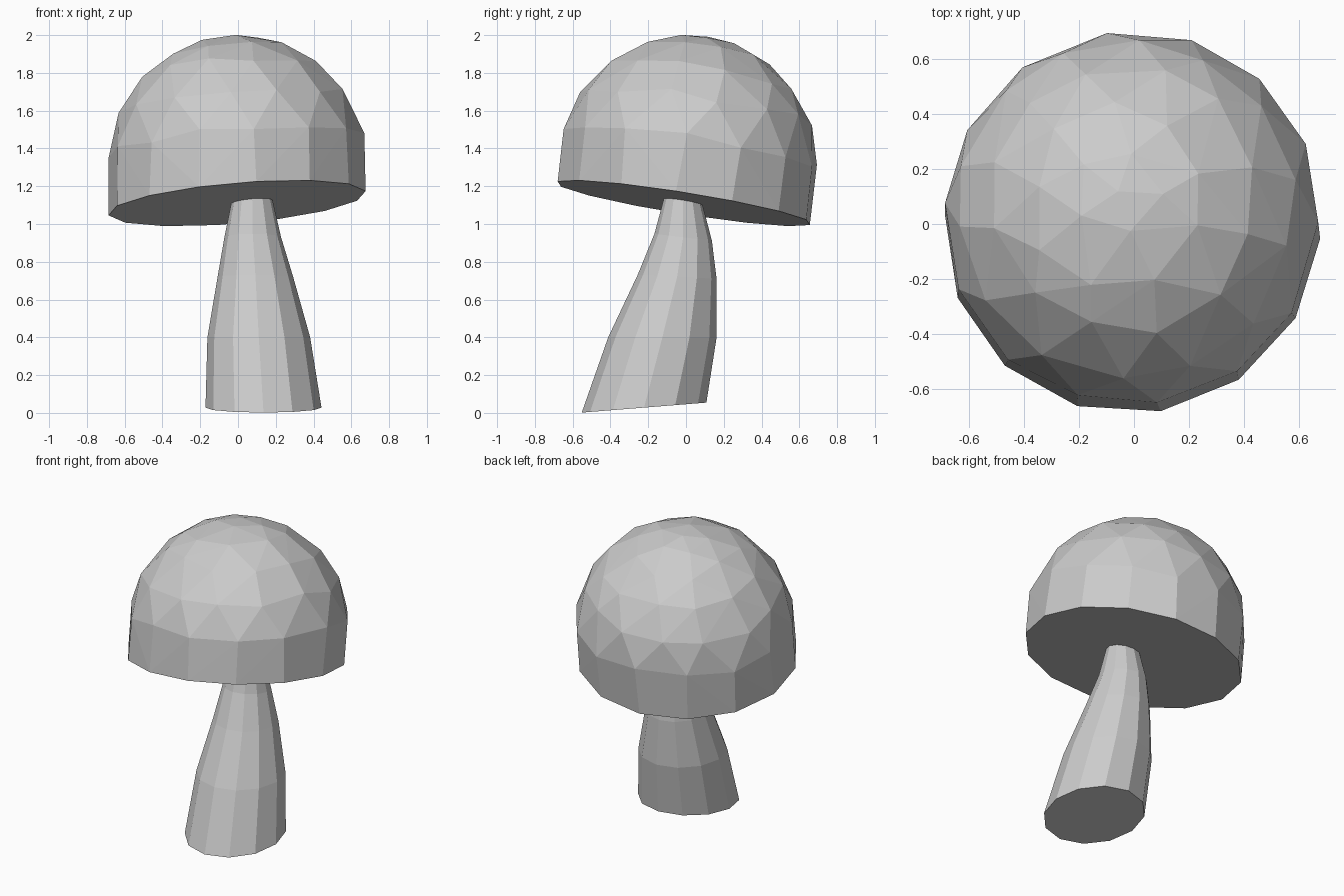
import bpy, bmesh, math, random
from mathutils import Vector

if "Cube" in bpy.data.objects:
    bpy.data.objects.remove(bpy.data.objects["Cube"])

random.seed(4)


def finish(bm, name):
    bmesh.ops.recalc_face_normals(bm, faces=bm.faces)
    mesh = bpy.data.meshes.new(name)
    bm.to_mesh(mesh)
    bm.free()
    obj = bpy.data.objects.new(name, mesh)
    bpy.context.collection.objects.link(obj)
    return obj


# Cap: tilted faceted dome with a short wall and a flat underside
tilt = Vector((0, 0, 1)).rotation_difference(Vector((-0.085, 0.16, 1)))
centre = Vector((0, 0.01, 1.312))
R = 0.69
bm = bmesh.new()

SIDES = 14
for i in range(SIDES):
    a = math.radians(-81) + math.tau * i / SIDES
    rim = Vector((0.685 * math.cos(a), 0.685 * math.sin(a), 0))
    bm.verts.new(Vector((-0.005, -0.012, 1.11)) + tilt @ rim)

# latitude, number of points, turn (in steps), jitter in degrees
for lat, count, turn, jit in ((8, 14, 0, 2), (27, 14, 0.5, 3), (45, 12, 0.2, 3),
                              (62, 9, 0.4, 3), (78, 5, 0.1, 2), (90, 1, 0, 0)):
    for i in range(count):
        a = math.radians(-81 + 360 * (i + turn) / count + random.uniform(-jit, jit))
        b = math.radians(lat + random.uniform(-jit, jit))
        p = Vector((math.cos(b) * math.cos(a), math.cos(b) * math.sin(a), math.sin(b)))
        bm.verts.new(centre + tilt @ (p * R))

bmesh.ops.convex_hull(bm, input=bm.verts[:])
bmesh.ops.dissolve_limit(bm, angle_limit=0.01, verts=bm.verts[:], edges=bm.edges[:])
finish(bm, "mushroom_cap")

# Stem: bent, tapering loft; x, y, z, radius x, radius y, slope along y
rings = ((0.135, -0.222, 0.028, 0.307, 0.330, 0.08),
         (0.110, -0.125, 0.400, 0.272, 0.287, 0.0),
         (0.092, -0.047, 0.720, 0.200, 0.209, -0.05),
         (0.078, -0.015, 0.930, 0.150, 0.152, -0.12),
         (0.075, -0.015, 1.135, 0.106, 0.098, -0.16))
N = 12
bm = bmesh.new()
loops = []
for x, y, z, rx, ry, slope in rings:
    loop = []
    for i in range(N):
        a = math.tau * i / N
        dy = ry * math.sin(a)
        loop.append(bm.verts.new((x + rx * math.cos(a), y + dy, z + slope * dy)))
    loops.append(loop)
for lo, hi in zip(loops, loops[1:]):
    for i in range(N):
        j = (i + 1) % N
        bm.faces.new((lo[i], lo[j], hi[j], hi[i]))
bm.faces.new(loops[0][::-1])
bm.faces.new(loops[-1])
finish(bm, "mushroom_stem")
